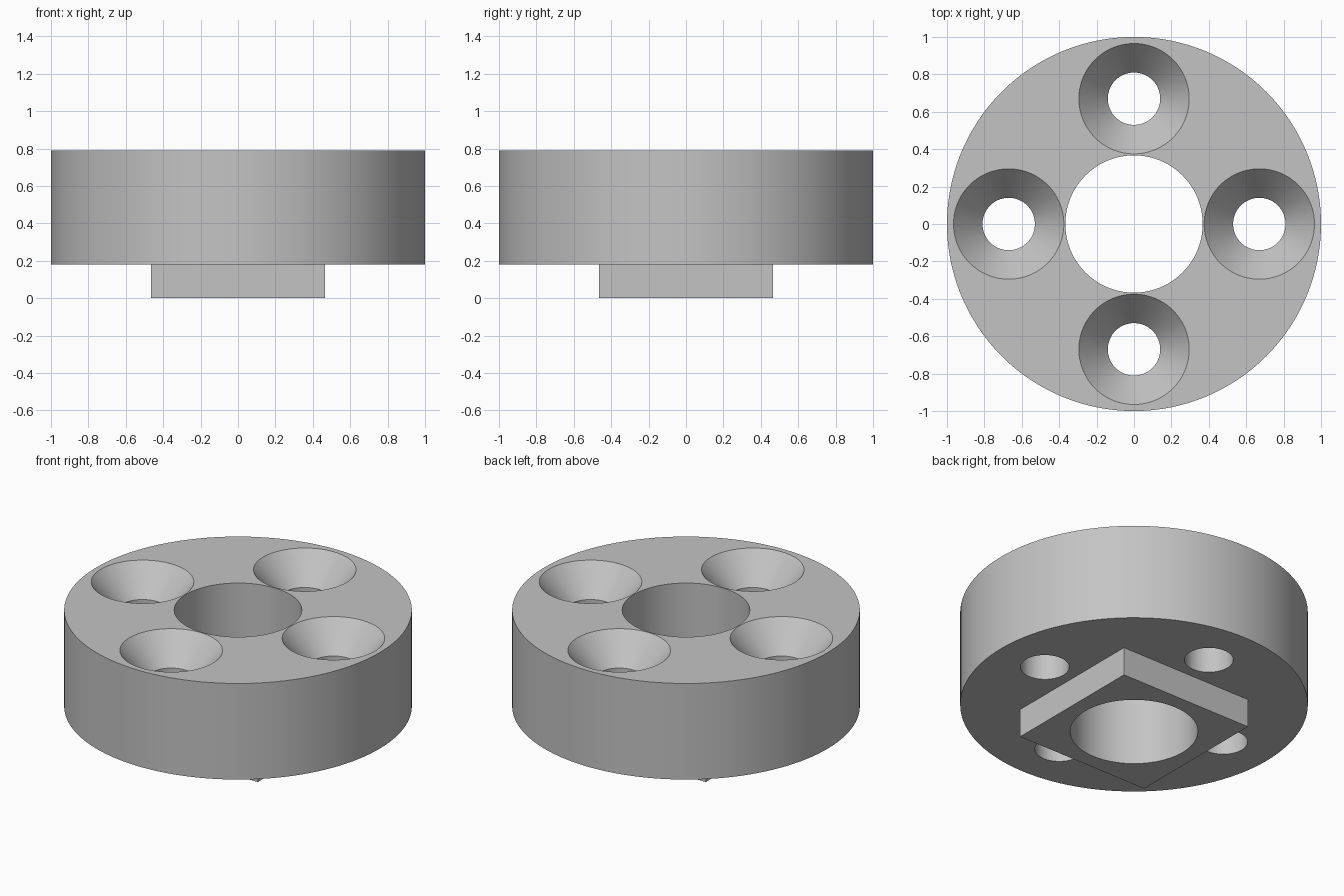
import bpy, bmesh, math

if "Cube" in bpy.data.objects:
    bpy.data.objects.remove(bpy.data.objects["Cube"])

DISC_BOTTOM, TOP = 0.18, 0.79
SIDES = 96


def make_object(name, bm):
    bmesh.ops.recalc_face_normals(bm, faces=bm.faces)
    mesh = bpy.data.meshes.new(name)
    bm.to_mesh(mesh)
    bm.free()
    ob = bpy.data.objects.new(name, mesh)
    bpy.context.collection.objects.link(ob)
    return ob


def turned(name, profile, x=0, y=0, sides=SIDES):
    """Closed solid turned about a vertical axis from (radius, z) points."""
    bm = bmesh.new()
    rings = [[bm.verts.new((x + r * math.cos(2 * math.pi * i / sides),
                            y + r * math.sin(2 * math.pi * i / sides), z))
              for i in range(sides)] for r, z in profile]
    for a, b in zip(rings, rings[1:]):
        for i in range(sides):
            j = (i + 1) % sides
            bm.faces.new((a[i], a[j], b[j], b[i]))
    bm.faces.new(rings[0])
    bm.faces.new(rings[-1])
    return make_object(name, bm)


def combine(target, other, operation):
    mod = target.modifiers.new(operation, 'BOOLEAN')
    mod.operation, mod.object, mod.solver = operation, other, 'EXACT'
    bpy.context.view_layer.objects.active = target
    bpy.ops.object.modifier_apply(modifier=mod.name)
    bpy.data.objects.remove(other)


# Round body
flange = turned("flange", [(1, DISC_BOTTOM), (1, TOP)], sides=128)

# Square locating boss underneath
bm = bmesh.new()
bmesh.ops.create_cube(bm, size=1)
for v in bm.verts:
    v.co = (v.co.x * 0.93, v.co.y * 0.93, 0.0 if v.co.z < 0 else 0.3)
combine(flange, make_object("square_boss", bm), 'UNION')

# Central bore
combine(flange, turned("bore_cutter", [(0.367, -0.2), (0.367, 1)]), 'DIFFERENCE')

# Four countersunk screw holes
screw = [(0.14, -0.2), (0.14, TOP - 0.178), (0.295, TOP), (0.295, 1)]
for k in range(4):
    a = k * math.pi / 2
    cutter = turned("screw_cutter", screw, 0.67 * math.cos(a), 0.67 * math.sin(a))
    combine(flange, cutter, 'DIFFERENCE')

# Grey finish and shading
grey = bpy.data.materials.new("plain grey")
grey.diffuse_color = (0.55, 0.55, 0.55, 1)
grey.use_nodes = True
grey.node_tree.nodes["Principled BSDF"].inputs["Base Color"].default_value = grey.diffuse_color
flange.data.materials.clear()
flange.data.materials.append(grey)
for p in flange.data.polygons:
    p.material_index = 0
bpy.ops.object.select_all(action='DESELECT')
flange.select_set(True)
bpy.context.view_layer.objects.active = flange
bpy.ops.object.shade_smooth_by_angle(angle=math.radians(30))
